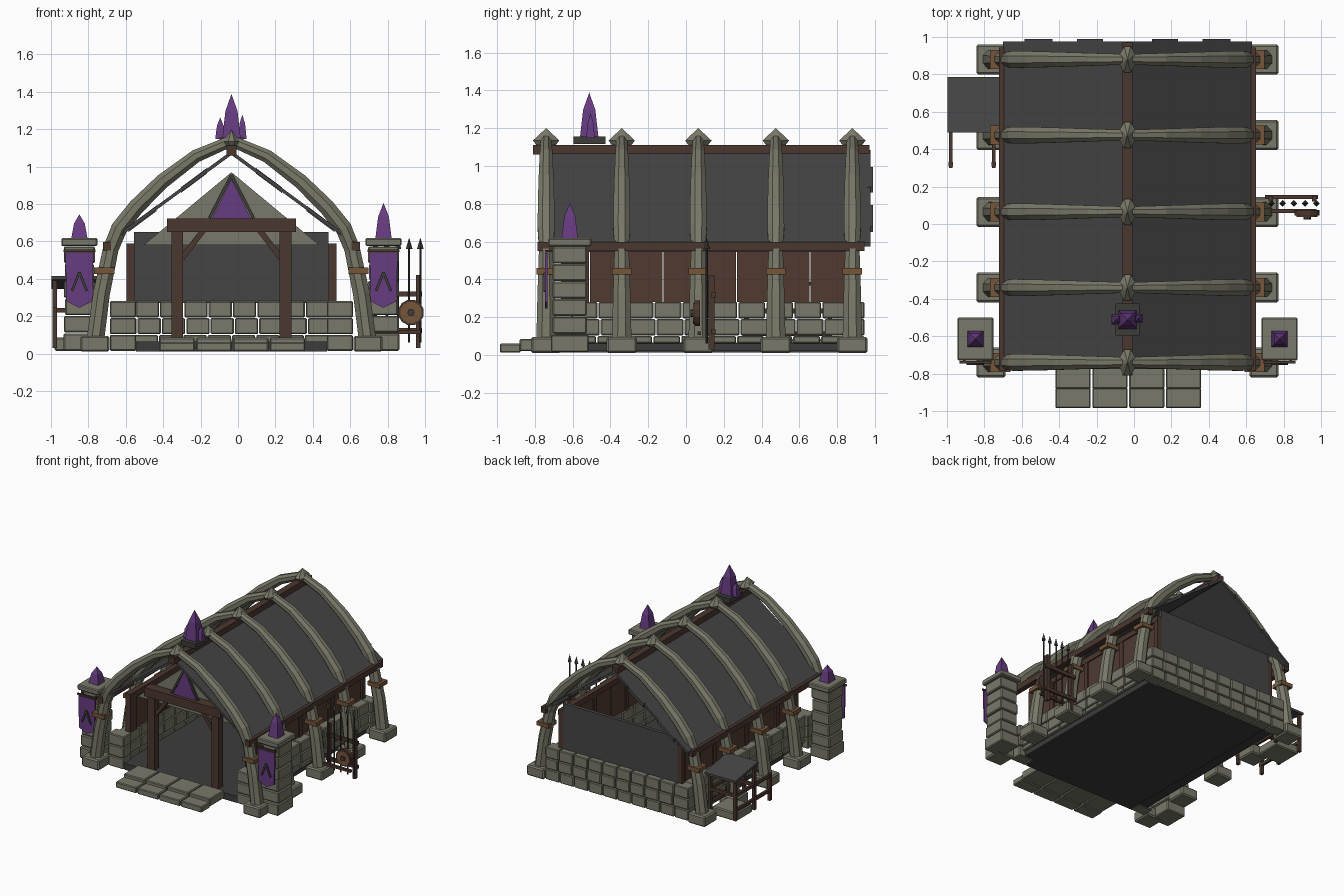
import bpy, bmesh, math
from mathutils import Vector, Matrix

if "Cube" in bpy.data.objects:
    bpy.data.objects.remove(bpy.data.objects["Cube"])

def material(name, col):
    m = bpy.data.materials.new(name)
    m.diffuse_color = (*col, 1)
    m.use_nodes = True
    m.node_tree.nodes["Principled BSDF"].inputs["Base Color"].default_value = m.diffuse_color
    return m

STONE = material("stone", (0.19, 0.19, 0.145))
RIB = material("rib stone", (0.19, 0.19, 0.14))
SLATE = material("dark slate", (0.06, 0.06, 0.06))
FLOOR = material("floor slate", (0.045, 0.045, 0.047))
WOOD = material("dark wood", (0.07, 0.038, 0.029))
PLANK = material("plank wood", (0.08, 0.042, 0.031))
PURPLE = material("purple", (0.135, 0.045, 0.22))
COPPER = material("copper", (0.18, 0.09, 0.042))
METAL = material("dark metal", (0.045, 0.045, 0.04))
CX = -0.035                                   # centre line of the hall
RIBS = [-0.74, -0.34, 0.065, 0.475, 0.88]

def finish(name, bm, mat, bevel=0):
    bmesh.ops.recalc_face_normals(bm, faces=bm.faces)
    me = bpy.data.meshes.new(name)
    bm.to_mesh(me)
    bm.free()
    me.materials.append(mat)
    ob = bpy.data.objects.new(name, me)
    bpy.context.collection.objects.link(ob)
    if bevel:
        mod = ob.modifiers.new("bevel", "BEVEL")
        mod.width, mod.segments = bevel, 1
    return ob

def boxes(name, mat, items, bevel=0):
    """Each item is x0, x1, y0, y1, z0, z1."""
    bm = bmesh.new()
    for x0, x1, y0, y1, z0, z1 in items:
        bmesh.ops.create_cube(bm, size=1, matrix=Matrix.Translation(
            ((x0 + x1) / 2, (y0 + y1) / 2, (z0 + z1) / 2)) @ Matrix.Diagonal((x1 - x0, y1 - y0, z1 - z0, 1)))
    return finish(name, bm, mat, bevel)

def bars(name, mat, items, sides=4):
    """Each item is start, end, width; round bars use more sides."""
    bm = bmesh.new()
    for a, b, w in items:
        a, b = Vector(a), Vector(b)
        d = b - a
        rot = d.to_track_quat('Z', 'Y').to_matrix().to_4x4() @ Matrix.Rotation(math.pi / 4, 4, 'Z')
        r = w * 0.7071 if sides == 4 else w / 2
        bmesh.ops.create_cone(bm, cap_ends=True, segments=sides, radius1=r, radius2=r, depth=d.length,
                              matrix=Matrix.Translation((a + b) / 2) @ rot)
    return finish(name, bm, mat)

def prism(name, mat, outline, axis, lo, hi):
    """Extrude a 2D outline (xz for axis y, yz for axis x)."""
    bm = bmesh.new()
    put = (lambda p, t: (p[0], t, p[1])) if axis == 'y' else (lambda p, t: (t, p[0], p[1]))
    f = bm.faces.new([bm.verts.new(put(p, lo)) for p in outline])
    g = bmesh.ops.extrude_face_region(bm, geom=[f])
    bmesh.ops.translate(bm, verts=[v for v in g['geom'] if isinstance(v, bmesh.types.BMVert)],
                        vec=Vector(put((0, 0), hi - lo)))
    return finish(name, bm, mat)

def stack(name, mat, x, y, levels, sides, sx=1, sy=1):
    """Stacked cone segments; levels are (z, radius)."""
    bm = bmesh.new()
    for (z0, r0), (z1, r1) in zip(levels, levels[1:]):
        bmesh.ops.create_cone(bm, cap_ends=False, segments=sides, radius1=r0, radius2=r1, depth=z1 - z0,
                              matrix=Matrix.Translation((x, y, (z0 + z1) / 2)) @ Matrix.Diagonal((sx, sy, 1, 1))
                              @ Matrix.Rotation(math.pi / sides, 4, 'Z'))
    bmesh.ops.remove_doubles(bm, verts=bm.verts, dist=0.0005)
    finish(name, bm, mat)

def crystal(name, x, y, z, r, h):
    stack(name, PURPLE, x, y, [(z, r * 1.34), (z + h * 0.62, r * 0.88), (z + h, 0)], 4)

def course(lo, hi, n, shift):
    """Block intervals along one wall course, offset by shift."""
    w = (hi - lo) / n
    cuts = [lo] + [lo + w * (i + shift) for i in range(n + 1) if lo + 0.02 < lo + w * (i + shift) < hi - 0.02] + [hi]
    return [(a + 0.003, b - 0.003) for a, b in zip(cuts, cuts[1:])]

# Floor slab and front steps
boxes("floor_slab", FLOOR, [(CX - 0.51, CX + 0.51, -0.69, 0.86, 0.012, 0.065)])
boxes("floor_edge", FLOOR, [(CX - 0.60, CX + 0.60, -0.60, 0.86, 0.02, 0.064)])
steps = []
for i in range(4):
    x = -0.42 + i * 0.197
    steps += [(x, x + 0.188, -0.985, -0.875, 0.012, 0.06), (x, x + 0.188, -0.88, -0.69, 0.02, 0.085)]
boxes("front_steps", STONE, steps, 0.006)

# Stone base walls: back, sides and front corner stones
blocks = []
for r, (z0, z1) in enumerate(((0.015, 0.1), (0.104, 0.19), (0.194, 0.28))):
    sh = (0, 0.12, 0.04)[r]
    blocks += [(a, b, 0.85, 0.945, z0, z1) for a, b in course(CX - 0.65, CX + 0.65, 10, sh)]
    for s in (-1, 1):
        x = CX + s * 0.57
        z0 = 0.062 if r == 0 else z0
        blocks += [(x - 0.05, x + 0.05, a, b, z0, z1) for a, b in course(-0.62, 0.86, 10, sh)]
        blocks.append((CX + s * 0.58 - 0.07, CX + s * 0.58 + 0.07, -0.70, -0.60, max(z0 - 0.047 * (r == 0), 0.015), z1))
boxes("stone_base_wall", STONE, blocks, 0.006)

# Side plank walls, back wall
planks, posts = [], []
for s in (-1, 1):
    x = CX + s * 0.54
    planks += [(x - 0.012, x + 0.012, a, b, 0.28, 0.58) for a, b in course(-0.51, 0.85, 7, 0)]
    posts += [(x - 0.022, x + 0.022, -0.60, 0.90, 0.545, 0.59), (x - 0.022, x + 0.022, -0.60, -0.513, 0.28, 0.56)]
    posts += [(x - 0.02, x + 0.02, y - 0.02, y + 0.02, 0.28, 0.56) for y in RIBS[1:]]
    xe = CX + s * 0.665
    posts.append((xe - 0.022, xe + 0.022, -0.785, 0.945, 0.55, 0.598))      # eave beam
posts.append((CX - 0.027, CX + 0.027, -0.81, 0.97, 1.06, 1.112))            # ridge beam
boxes("side_plank_wall", PLANK, planks)
boxes("timber_frame", WOOD, posts)
boxes("back_wall", SLATE, [(CX - 0.52, CX + 0.52, 0.87, 0.90, 0.27, 0.65)])

# Roof slopes with ragged slates at the back edge
for s, side in ((-1, "left"), (1, "right")):
    prism(side + "_roof", SLATE, [(CX, 1.085), (CX + s * 0.665, 0.595), (CX + s * 0.665, 0.575), (CX, 1.062)], 'y', -0.775, 0.975)
    for i, (a, b) in enumerate(((0.13, 0.27), (0.40, 0.55))):
        top = lambda d: 1.09 - d * 0.744
        prism(f"{side}_edge_slate_{i}", SLATE, [(CX + s * a, top(a)), (CX + s * b, top(b)),
              (CX + s * b, top(b) - 0.03), (CX + s * a, top(a) - 0.03)], 'y', 0.96, 0.988)

# Arched stone ribs: octagonal section swept along half-path, mirrored
half = [(0.728, 0.07, 0.047, 0.052), (0.695, 0.32, 0.045, 0.046), (0.645, 0.56, 0.042, 0.038), (0.60, 0.67, 0.044, 0.045),
        (0.508, 0.785, 0.043, 0.044), (0.368, 0.922, 0.040, 0.04), (0.19, 1.056, 0.035, 0.034), (0, 1.137, 0.032, 0.028)]
path = half + [(-p[0],) + p[1:] for p in half[-2::-1]]
for n, y in enumerate(RIBS):
    bm = bmesh.new()
    rings = []
    for i, (x, z, w, d) in enumerate(path):
        a, b = path[max(i - 1, 0)], path[min(i + 1, len(path) - 1)]
        t = Vector((b[0] - a[0], b[1] - a[1])).normalized()
        nx, nz = t.y, -t.x
        ring = []
        for k in range(8):
            ang = math.pi / 8 + k * math.pi / 4
            c, e = math.cos(ang) * 1.08 * w, math.sin(ang) * 1.08 * d
            ring.append(bm.verts.new((CX + x + nx * c, y + e, z + nz * c)))
        rings.append(ring)
    for p, q in zip(rings, rings[1:]):
        for k in range(8):
            bm.faces.new((p[k], p[(k + 1) % 8], q[(k + 1) % 8], q[k]))
    bm.faces.new(rings[0])
    bm.faces.new(rings[-1])
    finish(f"arch_rib_{n}", bm, RIB)
    # Pointed keystone, feet and copper bands
    stack(f"keystone_{n}", RIB, CX, y, [(1.095, 0.6), (1.135, 1.05), (1.2, 0)], 8, 0.043, 0.072)
    for s in (-1, 1):
        x = CX + s * 0.73
        boxes(f"rib_foot_{n}", STONE, [(x - 0.078, x + 0.078, y - 0.08, y + 0.08, 0.01, 0.095)], 0.01)
        x = CX + s * 0.68
        boxes(f"rib_band_{n}", COPPER, [(x - 0.054, x + 0.054, y - 0.051, y + 0.051, 0.427, 0.46)])

# Porch: door frame, stone gable and purple pennant
P = -0.63
boxes("door_frame", WOOD, [(CX - 0.32, CX - 0.258, P - 0.03, P + 0.03, 0.06, 0.66), (CX + 0.258, CX + 0.32, P - 0.03, P + 0.03, 0.06, 0.66),
                           (CX - 0.345, CX + 0.345, P - 0.04, P + 0.04, 0.65, 0.722)])
bars("door_braces", WOOD, [((CX + s * 0.265, P, 0.51), (CX + s * 0.15, P, 0.66), 0.03) for s in (-1, 1)])
prism("stone_gable", STONE, [(CX - 0.47, 0.58), (CX + 0.47, 0.58), (CX, 0.97)], 'y', P + 0.05, P + 0.08)
prism("gable_pennant", PURPLE, [(CX - 0.105, 0.722), (CX + 0.105, 0.722), (CX, 0.935)], 'y', P - 0.012, P + 0.008)
bars("pennant_frame", METAL, [((CX + s * 0.118, P - 0.005, 0.725), (CX, P - 0.005, 0.955), 0.016) for s in (-1, 1)])

# Gate pillars with caps, crystals and banners
for s, side, h in ((-1, "left", 0.13), (1, "right", 0.19)):
    x, y = CX + s * 0.813, -0.615
    rows = [(x - 0.077 - 0.006 * (i % 2), x + 0.077 + 0.006 * (i % 2), y - 0.09, y + 0.09, 0.02 + i * 0.093, 0.109 + i * 0.093)
            for i in range(6)]
    rows[0] = (x - 0.085, x + 0.085, y - 0.1, y + 0.1, 0.015, 0.107)
    boxes(side + "_pillar", STONE, rows + [(x - 0.097, x + 0.097, y - 0.115, y + 0.115, 0.575, 0.618)], 0.007)
    crystal(side + "_pillar_crystal", x, y, 0.615, 0.046, h)
    prism(side + "_banner", PURPLE, [(x - 0.075, 0.54), (x + 0.075, 0.54), (x + 0.07, 0.28), (x, 0.245), (x - 0.07, 0.28)],
          'y', -0.745, -0.733)
    bars(side + "_banner_chevron", METAL, [((x + t * 0.04, -0.747, 0.335), (x, -0.747, 0.435), 0.014) for t in (-1, 1)])
    bars(side + "_banner_rod", WOOD, [((x - 0.085, -0.74, 0.55), (x + 0.085, -0.74, 0.55), 0.013)])
    bars(side + "_banner_hooks", METAL, [((x + t * 0.06, -0.74, 0.55), (x + t * 0.06, -0.69, 0.55), 0.012) for t in (-1, 1)])

# Ridge crystal cluster
boxes("ridge_crystal_base", METAL, [(CX - 0.065, CX + 0.065, -0.595, -0.425, 1.115, 1.155)])
for i, (x, y, r, h) in enumerate(((0, -0.512, 0.052, 0.24), (-0.06, -0.51, 0.028, 0.115), (0.058, -0.505, 0.024, 0.13), (0, -0.53, 0.03, 0.13))):
    crystal(f"ridge_crystal_{i}", CX + x, y, 1.148, r, h)

# Weapon rack on the right side, with spears and a round shield
boxes("weapon_rack", WOOD, [(x, x + 0.022, 0.12, 0.15, 0.03, 0.42) for x in (0.72, 0.953)] +
      [(0.70, 0.985, 0.135, 0.155, z, z + 0.028) for z in (0.11, 0.305)] +
      [(0.72, 0.975, 0.06, 0.08, 0.105, 0.125)])
spears = (0.735, 0.795, 0.855, 0.915, 0.975)
bars("spear_shafts", METAL, [((x, 0.11, 0.06), (x, 0.11, 0.57), 0.012) for x in spears], 6)
bm = bmesh.new()
for x in spears:
    bmesh.ops.create_cone(bm, cap_ends=True, segments=4, radius1=0.018, radius2=0, depth=0.06,
                          matrix=Matrix.Translation((x, 0.11, 0.59)))
finish("spear_tips", bm, METAL)
bars("shield", WOOD, [((0.925, 0.045, 0.22), (0.925, 0.075, 0.22), 0.14)], 12)
bars("shield_face", COPPER, [((0.925, 0.038, 0.22), (0.925, 0.046, 0.22), 0.115)], 12)
bars("shield_boss", METAL, [((0.925, 0.025, 0.22), (0.925, 0.04, 0.22), 0.04)], 8)

# Work bench with sloping lid on the left side
prism("bench_lid", SLATE, [(0.49, 0.395), (0.785, 0.345), (0.785, 0.365), (0.49, 0.415)], 'x', -0.998, -0.715)
bench = []
for x in (-0.98, -0.75):
    bench += [(x - 0.012, x + 0.012, y - 0.012, y + 0.012, 0.03, z) for y, z in ((0.32, 0.25), (0.52, 0.39), (0.76, 0.35))]
    bench += [(x - 0.01, x + 0.01, 0.30, 0.77, z, z + 0.025) for z in (0.10, 0.22)]
bench += [(-0.98, -0.75, y - 0.01, y + 0.01, 0.22, 0.245) for y in (0.52, 0.76)]
boxes("bench_plinth", STONE, [(-0.98, -0.76, 0.54, 0.75, 0.015, 0.085)], 0.008)
boxes("bench_frame", WOOD, bench)
